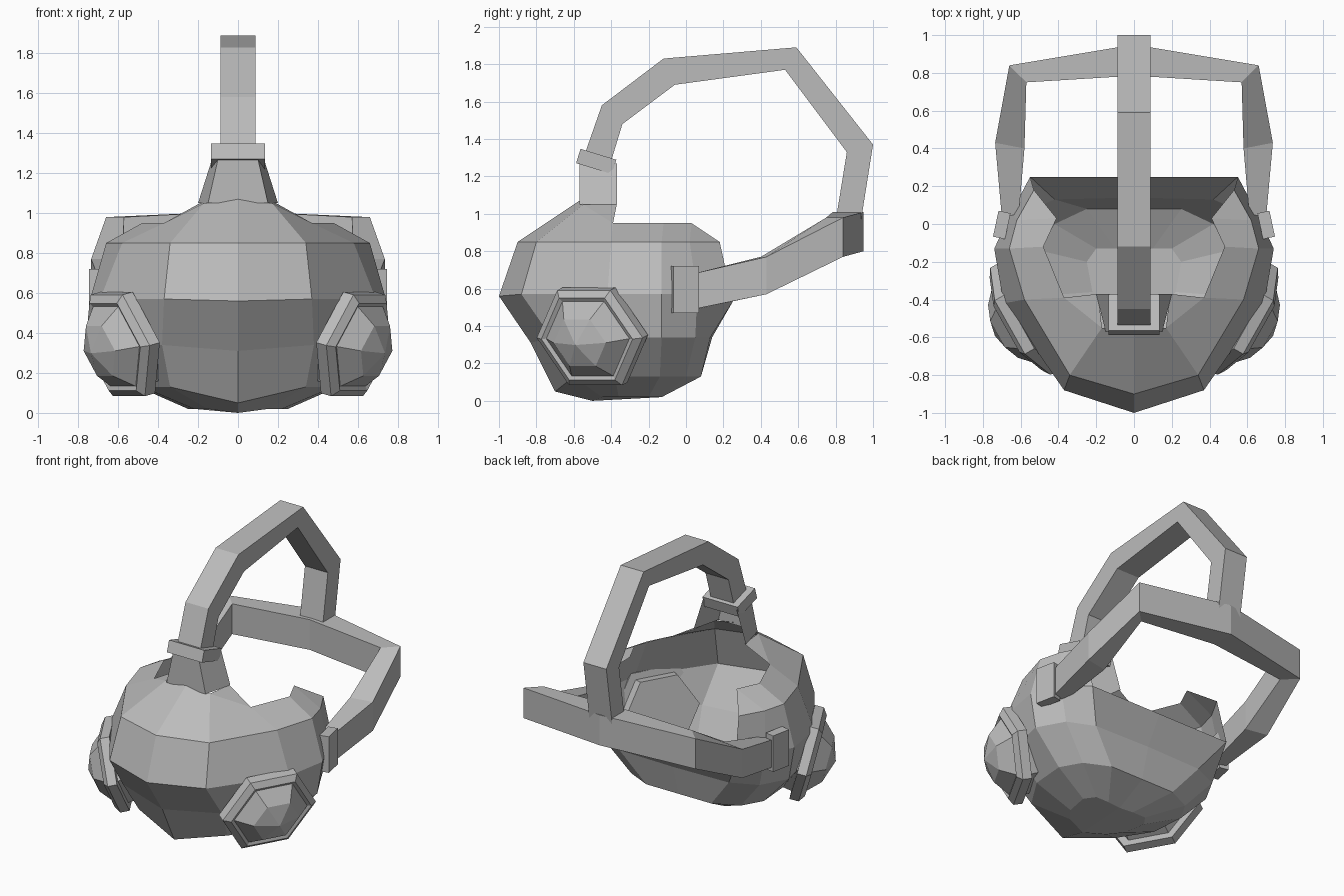
import bpy, bmesh, math
from mathutils import Vector, Matrix

default_cube = bpy.data.objects.get("Cube")
if default_cube:
    bpy.data.objects.remove(default_cube, do_unlink=True)

# One plain grey material for every part
grey = bpy.data.materials.new("plain_grey")
grey.use_nodes = True
colour = (.5, .5, .5, 1)
grey.diffuse_color = colour
grey.node_tree.nodes["Principled BSDF"].inputs["Base Color"].default_value = colour


def make_object(name, bm, mirrored=False, closed=True):
    """Turn a bmesh into a flat shaded object, optionally mirrored across x."""
    if closed:
        bmesh.ops.recalc_face_normals(bm, faces=bm.faces)
    mesh = bpy.data.meshes.new(name)
    bm.to_mesh(mesh)
    bm.free()
    mesh.materials.append(grey)
    obj = bpy.data.objects.new(name, mesh)
    bpy.context.scene.collection.objects.link(obj)
    if mirrored:
        mirror = obj.modifiers.new("Mirror", "MIRROR")
        mirror.use_clip = True
        mirror.merge_threshold = .001
    return obj


def loft(bm, sections, cyclic=True, caps=True):
    """Bridge a sequence of equally long point loops with quads."""
    loops = [[bm.verts.new(p) for p in section] for section in sections]
    count = len(loops[0])
    for lower, upper in zip(loops, loops[1:]):
        for i in range(count if cyclic else count - 1):
            j = (i + 1) % count
            bm.faces.new((lower[i], lower[j], upper[j], upper[i]))
    if caps:
        bm.faces.new(loops[0][::-1])
        bm.faces.new(loops[-1])
    return loops


def make_box(name, centre, size, angle, axis, mirrored=False):
    bm = bmesh.new()
    matrix = (Matrix.Translation(centre)
              @ Matrix.Rotation(math.radians(angle), 4, axis)
              @ Matrix.Diagonal((*size, 1)))
    bmesh.ops.create_cube(bm, size=1, matrix=matrix)
    return make_object(name, bm, mirrored)


# Mask shell: half outlines from front centre round to back centre
# each level is (height, extra drop at the front centre, plan outline)
levels = [
    (.02, .02, [(0, -.5), (.15, -.45), (.22, -.36), (.25, -.2), (.2, -.13), (.1, -.13), (0, -.14)]),
    (.13, .08, [(0, -.7), (.34, -.6), (.48, -.38), (.5, -.14), (.42, 0), (.25, .08), (0, .08)]),
    (.34, .03, [(0, -.83), (.38, -.72), (.64, -.4), (.7, -.13), (.6, .05), (.42, .13), (0, .14)]),
    (.57, .01, [(0, -1), (.37, -.88), (.69, -.42), (.74, -.13), (.65, .06), (.55, .25), (0, .25)]),
]
bm = bmesh.new()
outlines = [[(x, y, z - (drop if i == 0 else 0)) for i, (x, y) in enumerate(plan)]
            for z, drop, plan in levels]
loops = loft(bm, outlines, cyclic=False, caps=False)
bm.faces.new(loops[0][::-1])
for corner in loops[-1][-2:]:
    corner.co.z -= .04

# Upper shell: cheeks rise on both sides and leave the back open
brow_plan = [(0, -.9), (.34, -.8), (.58, -.4), (.66, -.13), (.62, .02), (.53, .18)]
brow = [bm.verts.new((x, y, .85)) for x, y in brow_plan]
crown_points = [(0, -.57, 1.07), (.17, -.55, 1.05), (.37, -.39, .95), (.48, -.12, .95), (.41, .03, .95)]
crown = [bm.verts.new(p) for p in crown_points]
equator = loops[-1]
for i in range(5):
    bm.faces.new((equator[i], equator[i + 1], brow[i + 1], brow[i]))
for i in range(3):
    bm.faces.new((brow[i], brow[i + 1], crown[i + 1], crown[i]))
bm.faces.new((brow[3], brow[4], crown[4], crown[3]))
bm.faces.new((brow[4], brow[5], crown[4]))
# Shoulders beside the neck
shoulder = bm.verts.new((.19, -.37, 1.05))
bm.faces.new((crown[1], crown[2], shoulder))
make_object("mask_shell", bm, mirrored=True, closed=False)

# Side filters: hexagonal rim with a faceted dome and a back plug inside the mask
outward = Vector((.84, -.48, -.245)).normalized()
along = Vector((.49, .87, 0)).normalized()
upward = outward.cross(along)
centre = Vector((.61, -.52, .335))
squash = .93


def hexagon(radius, height):
    return [centre + outward * height
            + along * radius * math.cos(math.tau * i / 6)
            + upward * radius * squash * math.sin(math.tau * i / 6) for i in range(6)]


bm = bmesh.new()
rings = loft(bm, [hexagon(.26, -.13), hexagon(.27, -.07), hexagon(.325, -.07), hexagon(.325, -.01),
                  hexagon(.28, .02), hexagon(.255, .01), hexagon(.16, .1)], caps=False)
bm.faces.new(rings[0][::-1])
tip = bm.verts.new(centre + outward * .15)
for i in range(6):
    bm.faces.new((rings[-1][i], rings[-1][(i + 1) % 6], tip))
make_object("side_filter", bm, mirrored=True)

# Neck: tapered wall on three sides, open towards the back
bm = bmesh.new()
loft(bm, [[(-back, -.37, z), (-front, -.57, z), (front, -.57, z), (back, -.37, z)]
          for front, back, z in ((.15, .2, 1.05), (.1, .13, 1.27))], cyclic=False, caps=False)
make_object("neck", bm, closed=False)

# Collar around the foot of the top strap
make_box("neck_collar", (0, -.48, 1.28), (.27, .2, .08), -17, "X")

# Top strap: rectangular section following an arch, (outer, inner) in y and z
arch = [((-.555, 1.28), (-.41, 1.25)), ((-.45, 1.58), (-.34, 1.48)),
        ((-.12, 1.83), (-.06, 1.69)), ((.59, 1.89), (.53, 1.77)),
        ((1, 1.37), (.86, 1.33)), ((.935, .96), (.8, .96))]
half_width = .088
bm = bmesh.new()
loft(bm, [[(-half_width, *outer), (half_width, *outer), (half_width, *inner), (-half_width, *inner)]
          for outer, inner in arch])
make_object("top_strap", bm)

# Back strap: runs from each cheek to the middle of the back
# (outer x, outer y, inner x, inner y, bottom, top)
stations = [(.7, .04, .61, .05, .49, .68), (.735, .43, .58, .4, .57, .77),
            (.66, .84, .57, .75, .77, .98), (0, .95, 0, .785, .8, 1.01)]
bm = bmesh.new()
loops = loft(bm, [[(ox, oy, low), (ox, oy, high), (ix, iy, high), (ix, iy, low)]
                  for ox, oy, ix, iy, low, high in stations], caps=False)
bm.faces.new(loops[0][::-1])
make_object("back_strap", bm, mirrored=True)

# Clasps fixing the back strap to the cheeks
make_box("strap_clasp", (.7, -.005, .595), (.065, .14, .25), 12, "Z", mirrored=True)
